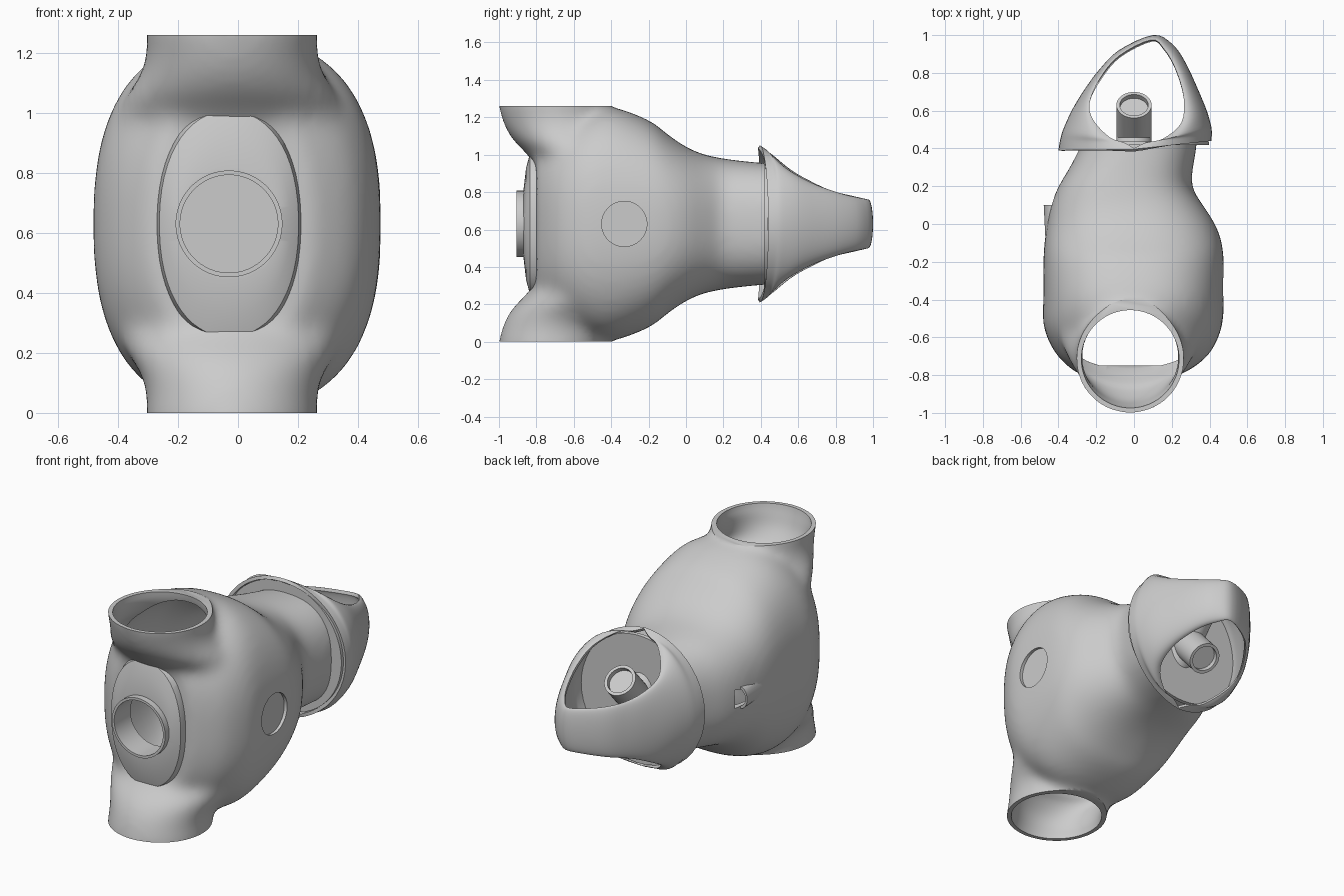
import bpy, bmesh, math
from mathutils import Matrix

if "Cube" in bpy.data.objects:
    bpy.data.objects.remove(bpy.data.objects["Cube"])

MID = 0.63  # the whole model mirrors about this height


def smooth_rows(rows, steps):
    """Catmull-Rom interpolation of a table of rows."""
    out = []
    for i in range(len(rows) - 1):
        a, b = rows[max(i - 1, 0)], rows[i]
        c, d = rows[i + 1], rows[min(i + 2, len(rows) - 1)]
        for s in range(steps):
            t = s / steps
            out.append([0.5 * (2 * q + (r - p) * t + (2 * p - 5 * q + 4 * r - w) * t * t
                               + (3 * q - p - 3 * r + w) * t ** 3)
                        for p, q, r, w in zip(a, b, c, d)])
    out.append(list(rows[-1]))
    return out


def oval(a, b, n, count=56):
    """Superellipse points."""
    pts = []
    for k in range(count):
        t = 2 * math.pi * (k + 0.5) / count
        c, s = math.cos(t), math.sin(t)
        pts.append((a * math.copysign(abs(c) ** (2 / n), c),
                    b * math.copysign(abs(s) ** (2 / n), s)))
    return pts


def add_mesh(name, bm):
    mesh = bpy.data.meshes.new(name)
    bm.to_mesh(mesh)
    bm.free()
    ob = bpy.data.objects.new(name, mesh)
    bpy.context.collection.objects.link(ob)
    return ob


def loft(name, rings):
    bm = bmesh.new()
    vs = [[bm.verts.new(p) for p in ring] for ring in rings]
    n = len(vs[0])
    for r0, r1 in zip(vs, vs[1:]):
        for k in range(n):
            bm.faces.new((r0[k], r0[(k + 1) % n], r1[(k + 1) % n], r1[k]))
    bm.faces.new(vs[0])
    bm.faces.new(vs[-1])
    bmesh.ops.recalc_face_normals(bm, faces=bm.faces)
    return add_mesh(name, bm)


def loft_y(name, sections, n):
    """Sections are (y, x left, x right, half height)."""
    return loft(name, [[((l + r) / 2 + u, y, MID + v) for u, v in oval((r - l) / 2, h, n)]
                       for y, l, r, h in sections])


def loft_z(name, sections):
    """Sections are (height from middle, y centre, x radius, y radius)."""
    return loft(name, [[(-0.02 + u, cy + v, MID + z) for u, v in oval(rx, ry, 2)]
                       for z, cy, rx, ry in sections])


def rod_x(name, x0, x1, y, r):
    return loft(name, [[(x, y + u, MID + v) for u, v in oval(r, r, 2)] for x in (x0, x1)])


def select(ob):
    bpy.ops.object.select_all(action='DESELECT')
    ob.select_set(True)
    bpy.context.view_layer.objects.active = ob


def apply_mod(ob, kind, **settings):
    mod = ob.modifiers.new(kind, kind)
    for key, value in settings.items():
        setattr(mod, key, value)
    select(ob)
    bpy.ops.object.modifier_apply(modifier=mod.name)


def combine(ob, other, op):
    apply_mod(ob, 'BOOLEAN', operation=op, solver='EXACT', object=other)
    bpy.data.objects.remove(other)


def smooth(ob):
    select(ob)
    bpy.ops.object.shade_smooth_by_angle(angle=math.radians(35))


# Main body, from the front wall back to the neck (runs past the end, trimmed below)
body_rows = [(-0.80, -0.29, 0.25, 0.42), (-0.70, -0.405, 0.39, 0.50), (-0.55, -0.478, 0.465, 0.59),
             (-0.40, -0.48, 0.476, 0.625), (-0.20, -0.48, 0.476, 0.555), (-0.10, -0.475, 0.466, 0.48),
             (0.0, -0.46, 0.43, 0.412), (0.10, -0.44, 0.365, 0.37), (0.20, -0.40, 0.305, 0.35),
             (0.30, -0.34, 0.313, 0.337), (0.43, -0.275, 0.335, 0.325), (0.52, -0.25, 0.335, 0.32)]
body = loft_y("body", smooth_rows(body_rows, 3), 2.5)

# Top and bottom tubes as one column through the body
half = [(0.2, -0.50, 0.34, 0.25), (0.37, -0.57, 0.37, 0.28), (0.43, -0.62, 0.35, 0.29),
        (0.50, -0.67, 0.305, 0.29), (0.57, -0.70, 0.284, 0.287), (0.63, -0.715, 0.288, 0.288),
        (0.70, -0.72, 0.29, 0.29)]
column = smooth_rows([(-z, c, a, b) for z, c, a, b in reversed(half)] + half, 4)
combine(body, loft_z("tube_outer", column), 'UNION')

# Blend tubes and body into one skin, then trim the three ends flat
apply_mod(body, 'REMESH', mode='VOXEL', voxel_size=0.02)
apply_mod(body, 'SMOOTH', factor=0.5, iterations=36)
bm = bmesh.new()
bmesh.ops.create_cube(bm, size=1, matrix=Matrix.Translation((0, -0.335, MID))
                      @ Matrix.Diagonal((2, 1.53, 2 * MID, 1)))
combine(body, add_mesh("trim_box", bm), 'INTERSECT')

# Front plate, port rim and the rearward-facing spout on the left side
W = -0.03
plate = [(y, W - a, W + a, h) for y, a, h in
         ((-0.74, 0.23, 0.38), (-0.80, 0.24, 0.39), (-0.835, 0.232, 0.375),
          (-0.855, 0.205, 0.30), (-0.868, 0.175, 0.19))]
combine(body, loft_y("plate", plate, 2.2), 'UNION')
combine(body, loft_y("rim", [(y, W - 0.178, W + 0.178, 0.178) for y in (-0.905, -0.79)], 2), 'UNION')
combine(body, loft_y("spout", [(-0.06, -0.47, -0.39, 0.06), (0.10, -0.478, -0.39, 0.065)], 2), 'UNION')

# Hollow the inside, open the tubes, the port and the spout, sink the right disc
T = 0.035
inner = [(y, l + T, r - T, h - T) for y, l, r, h in body_rows[:-1]]
inner[0] = (-0.75,) + inner[0][1:]
inner[-1] = (0.395,) + inner[-1][1:]
combine(body, loft_y("cavity", smooth_rows(inner, 3), 2.5), 'DIFFERENCE')
combine(body, loft_z("tube_bore", [(z, c, a - 0.029, b - 0.029) for z, c, a, b in column]), 'DIFFERENCE')
combine(body, loft_y("port_bore", [(y, W - 0.163, W + 0.163, 0.163) for y in (-0.95, -0.68)], 2), 'DIFFERENCE')
combine(body, rod_x("right_recess", 0.455, 0.55, -0.33, 0.121), 'DIFFERENCE')
combine(body, loft_y("spout_bore", [(0.0, -0.462, -0.37, 0.05), (0.14, -0.468, -0.37, 0.055)], 2), 'DIFFERENCE')
smooth(body)

# Rear hood: mid-height outline (x, y) and opening edge (x, y, half height)
hood_rows = [(-0.40, 0.39, 0.01, 0.395, 0.42), (-0.392, 0.44, -0.05, 0.43, 0.395),
             (-0.375, 0.50, -0.13, 0.46, 0.37),
             (-0.33, 0.60, -0.215, 0.55, 0.295), (-0.27, 0.70, -0.235, 0.64, 0.24),
             (-0.19, 0.81, -0.18, 0.77, 0.18), (-0.08, 0.92, -0.08, 0.89, 0.15),
             (0.10, 1.0, 0.09, 0.975, 0.13), (0.20, 0.955, 0.16, 0.925, 0.14),
             (0.27, 0.86, 0.22, 0.82, 0.165), (0.34, 0.71, 0.263, 0.67, 0.22),
             (0.385, 0.60, 0.25, 0.535, 0.295), (0.408, 0.52, 0.15, 0.45, 0.37),
             (0.412, 0.48, 0.06, 0.43, 0.395), (0.41, 0.44, -0.01, 0.395, 0.42)]
bm = bmesh.new()
grid = []
for mx, my, tx, ty, h in smooth_rows(hood_rows, 4):
    line = []
    for j in range(25):
        f = math.pi * (j / 24 - 0.5)
        c = max(math.cos(f), 0.0)
        line.append(bm.verts.new((tx + (mx - tx) * c, ty + (my - ty) * c, MID + h * math.sin(f))))
    grid.append(line)
for a, b in zip(grid, grid[1:]):
    for j in range(24):
        bm.faces.new((a[j], a[j + 1], b[j + 1], b[j]))
hood = add_mesh("rear_hood", bm)
apply_mod(hood, 'SOLIDIFY', thickness=0.02, offset=-1)
smooth(hood)

# Bulkhead closing the gap between neck and hood
smooth(loft_y("bulkhead", [(0.418, -0.385, 0.397, 0.388), (0.438, -0.38, 0.397, 0.385)], 2))

# Two slanted pegs behind the neck, each with a shallow cup in its end
tilt = math.radians(42)
for name, side in (("upper_peg", 1), ("lower_peg", -1)):
    rings = []
    for d, r in ((None, 0.093), (0, 0.093), (0, 0.075), (-0.03, 0.075)):
        ring = []
        for u, v in oval(r, r, 2, 40):
            y, z = 0.63 + v * math.cos(tilt), 0.19 - v * math.sin(tilt)
            s = (0.43 - y) / math.sin(tilt) if d is None else d  # base is cut flat on the bulkhead
            ring.append((u, y + s * math.sin(tilt), MID + side * (z + s * math.cos(tilt))))
        rings.append(ring)
    smooth(loft(name, rings))
